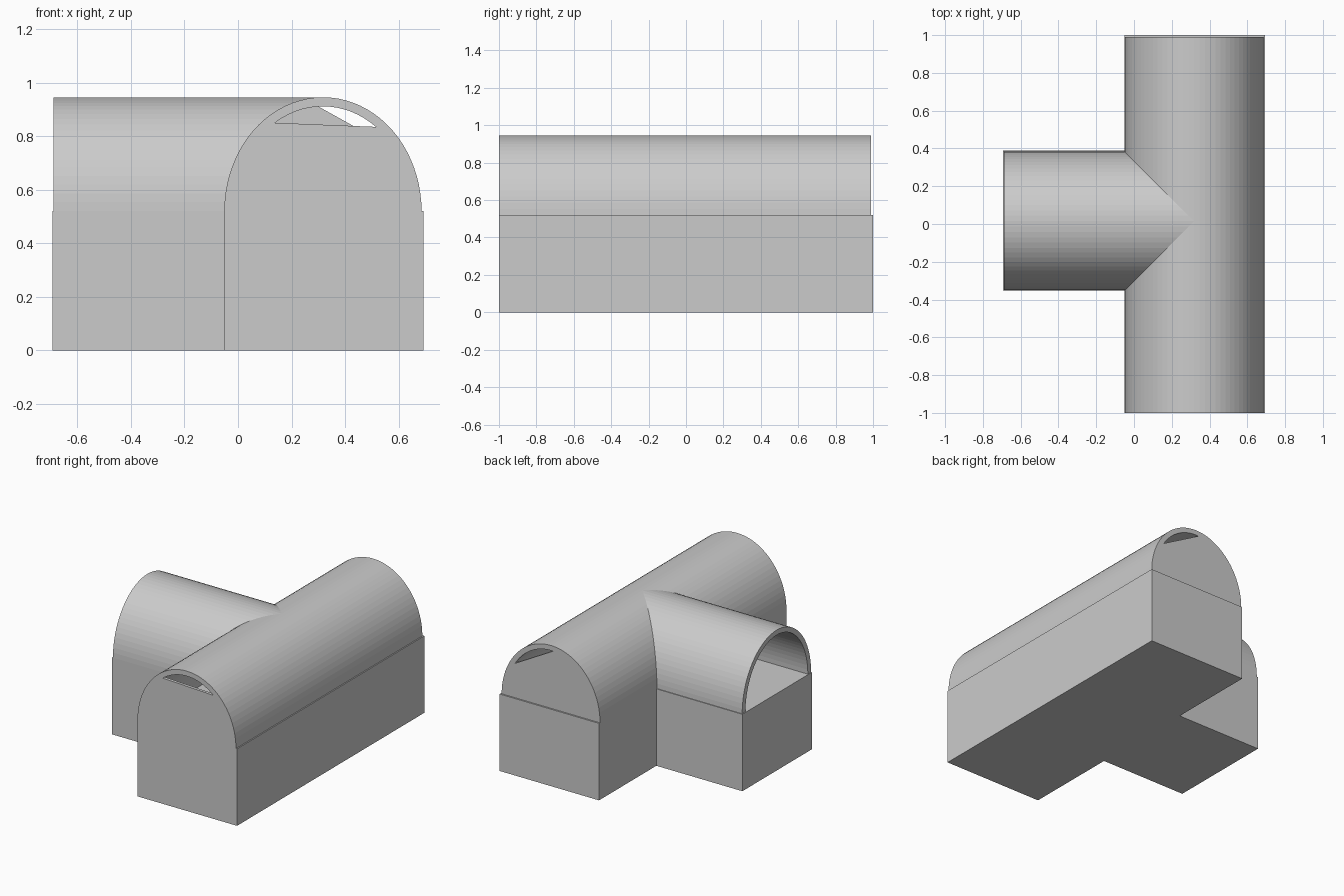
import bpy, bmesh
from math import sin, cos, pi, sqrt

if "Cube" in bpy.data.objects:
    bpy.data.objects.remove(bpy.data.objects["Cube"])

CX, CY, Z0 = 0.317, 0.015, 0.52       # vault axes and springing height
OUT, INN = (0.368, 0.425), (0.333, 0.391)   # outer and inner half-ellipse radii
N = 40                                # vault segments
FRONT, BACK, SIDE = -1.0, 0.99, -0.688


def arch(radii):
    pts = [(-radii[0] * cos(pi * i / N), Z0 + radii[1] * sin(pi * i / N)) for i in range(N + 1)]
    pts[N // 2] = (0.0, Z0 + radii[1])
    return pts


def finish(bm, name):
    bmesh.ops.remove_doubles(bm, verts=bm.verts, dist=1e-5)
    bmesh.ops.recalc_face_normals(bm, faces=bm.faces)
    mesh = bpy.data.meshes.new(name)
    bm.to_mesh(mesh)
    bm.free()
    obj = bpy.data.objects.new(name, mesh)
    bpy.context.collection.objects.link(obj)
    return obj


def prism(name, pts, vec):
    bm = bmesh.new()
    face = bm.faces.new([bm.verts.new(p) for p in pts])
    ext = bmesh.ops.extrude_face_region(bm, geom=[face], use_keep_orig=True)
    verts = [v for v in ext["geom"] if isinstance(v, bmesh.types.BMVert)]
    bmesh.ops.translate(bm, verts=verts, vec=vec)
    return finish(bm, name)


def add_vault(bm, place, end, mitre):
    """Arched shell from a flat end to a mitred joint."""
    rows = []
    for radii in (OUT, INN):
        pts = arch(radii)
        rows.append([bm.verts.new(place(s, z, end)) for s, z in pts])
        rows.append([bm.verts.new(place(s, z, mitre(s))) for s, z in pts])
    oe, om, ie, im = rows
    for i in range(N):
        for a, b in ((oe, om), (ie, im), (oe, ie)):
            bm.faces.new((a[i], a[i + 1], b[i + 1], b[i]))
    for i in (0, N):
        bm.faces.new((oe[i], om[i], im[i], ie[i]))


# T-shaped base block
outline = [(-0.05, -1), (0.693, -1), (0.693, 1), (-0.05, 1),
           (-0.05, 0.388), (-0.693, 0.388), (-0.693, -0.353), (-0.05, -0.353)]
prism("base_block", [(x, y, 0) for x, y in outline], (0, 0, Z0))

# Hollow barrel roof: main vault in two halves, plus the side branch
bm = bmesh.new()
main = lambda s, z, u: (CX + s, u, z)
branch = lambda s, z, u: (u, CY + s, z)
add_vault(bm, main, FRONT, lambda s: CY - max(0, -s))
add_vault(bm, main, BACK, lambda s: CY + max(0, -s))
add_vault(bm, branch, SIDE, lambda s: CX - abs(s))
finish(bm, "vaulted_roof")


# Gable walls, each leaving a slit between a straight cut and the arch
def gable(name, y, x0, x1, depth):
    a, b = x0 - CX, x1 - CX
    cut = [(s, Z0 + INN[1] * sqrt(1 - (s / INN[0]) ** 2)) for s in (a, b)]
    pts = arch(INN)
    pts = [p for p in pts if p[0] < a] + cut + [p for p in pts if p[0] > b]
    prism(name, [(CX + s, y, z) for s, z in pts], (0, depth, 0))


gable("front_gable_wall", FRONT, 0.138, 0.515, 0.02)
gable("back_gable_wall", BACK, 0.30, 0.585, -0.02)
